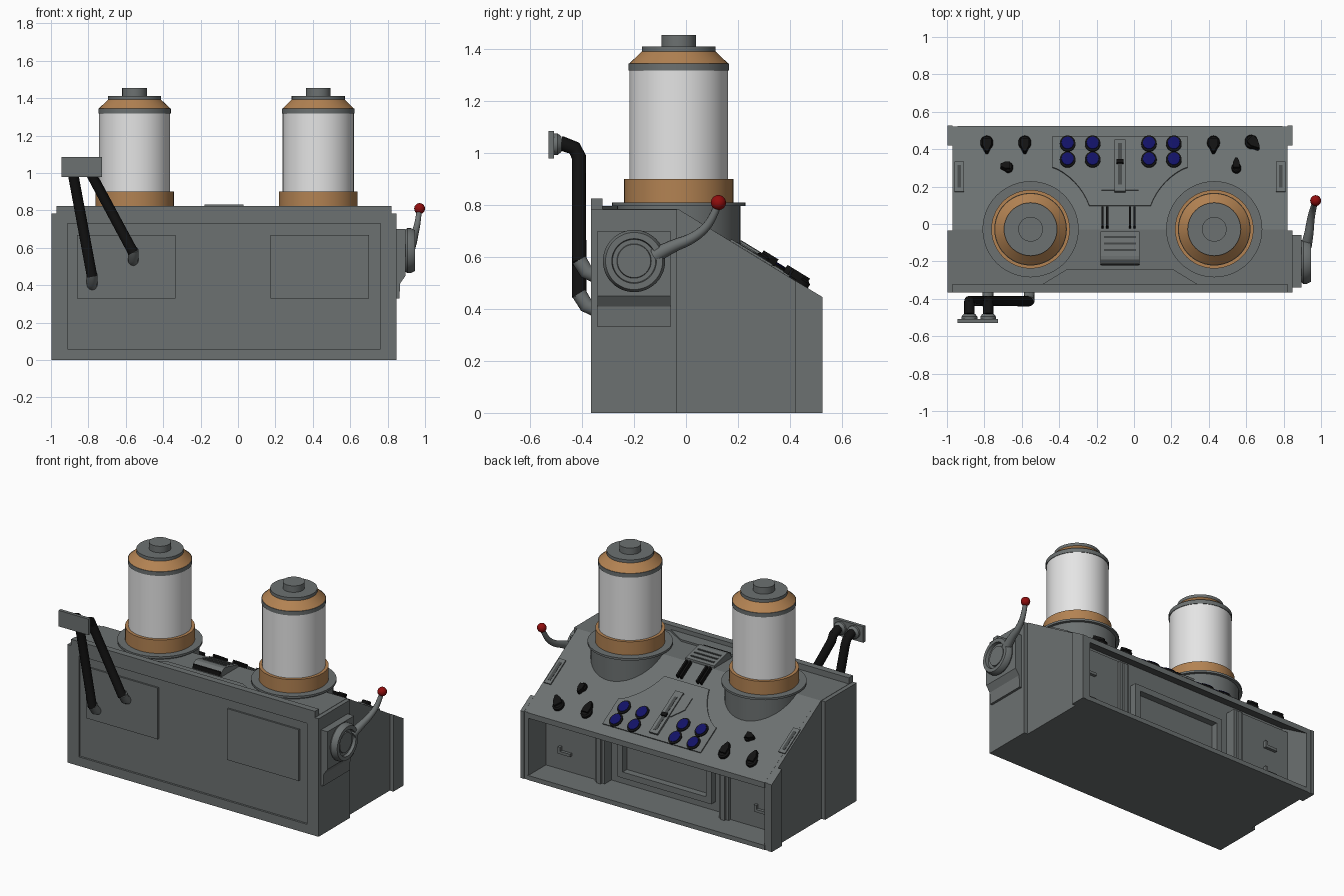
import bpy, bmesh, math
from mathutils import Vector

if "Cube" in bpy.data.objects:
    bpy.data.objects.remove(bpy.data.objects["Cube"])

def mat(name, c):
    m = bpy.data.materials.new(name)
    m.diffuse_color = (*c, 1)
    m.use_nodes = True
    m.node_tree.nodes["Principled BSDF"].inputs["Base Color"].default_value = m.diffuse_color
    return m

GREY = mat("console grey", (.15, .165, .165))
DARK = mat("dark grey", (.06, .066, .066))
GOLD = mat("copper", (.45, .225, .085))
GLASS = mat("frosted white", (.78, .78, .78))
BLACK = mat("black", (.006, .006, .006))
BLUE = mat("navy blue", (.006, .006, .13))
RED = mat("red", (.28, .004, .004))

CX = -.075                                  # centre line of the cabinet
ANG = math.atan2(.339, .555)                # tilt of the control deck
deck_z = lambda y: .785 - (y + .03) * .339 / .555

# Plane mappings: profile (u, v) with depth w
TOP = lambda u, v, w: Vector((u, v, w))
SIDE = lambda u, v, w: Vector((w, u, v))
FRONT = lambda u, v, w: Vector((u, w, v))
DECK = lambda u, v, w: Vector((u, v + w * math.sin(ANG), deck_z(v) + w * math.cos(ANG)))

def shade(ob):
    bpy.ops.object.select_all(action='DESELECT')
    ob.select_set(True)
    bpy.context.view_layer.objects.active = ob
    bpy.ops.object.shade_smooth_by_angle(angle=math.radians(35))

def finish(name, bm, m, smooth=False):
    bmesh.ops.recalc_face_normals(bm, faces=bm.faces)
    me = bpy.data.meshes.new(name)
    bm.to_mesh(me)
    bm.free()
    me.materials.append(m)
    ob = bpy.data.objects.new(name, me)
    bpy.context.collection.objects.link(ob)
    if smooth:
        shade(ob)
    return ob

def prism(name, pts, lo, hi, m, f):
    bm = bmesh.new()
    a = [bm.verts.new(f(u, v, lo)) for u, v in pts]
    b = [bm.verts.new(f(u, v, hi)) for u, v in pts]
    bm.faces.new(a)
    bm.faces.new(b)
    for i in range(len(a)):
        j = (i + 1) % len(a)
        bm.faces.new((a[i], a[j], b[j], b[i]))
    return finish(name, bm, m)

def rect(u0, u1, v0, v1):
    return [(u0, v0), (u1, v0), (u1, v1), (u0, v1)]

def box(name, x0, x1, y0, y1, z0, z1, m=GREY):
    return prism(name, rect(x0, x1, y0, y1), z0, z1, m, TOP)

def lathe(name, prof, c, m, f=TOP, n=48):
    """Revolve (radius, height) pairs round the w axis of mapping f at c = (u, v)."""
    bm = bmesh.new()
    rings = [[bm.verts.new(f(c[0], c[1], h) + f(r * math.cos(t * math.tau / n),
                             r * math.sin(t * math.tau / n), 0) - f(0, 0, 0))
              for t in range(n)] for r, h in prof]
    for a, b in zip(rings, rings[1:]):
        for i in range(n):
            j = (i + 1) % n
            bm.faces.new((a[i], a[j], b[j], b[i]))
    bm.faces.new(rings[0])
    bm.faces.new(rings[-1])
    return finish(name, bm, m, True)

def tube(name, pts, radii, m, kind='POLY'):
    cu = bpy.data.curves.new(name, 'CURVE')
    cu.dimensions = '3D'
    cu.bevel_depth, cu.bevel_resolution, cu.use_fill_caps = 1, 4, True
    sp = cu.splines.new(kind)
    sp.points.add(len(pts) - 1)
    for p, co, r in zip(sp.points, pts, radii):
        p.co, p.radius = (*co, 1), r
    if kind == 'NURBS':
        sp.use_endpoint_u, sp.order_u = True, 3
    cu.materials.append(m)
    ob = bpy.data.objects.new(name, cu)
    bpy.context.collection.objects.link(ob)
    bpy.ops.object.select_all(action='DESELECT')
    ob.select_set(True)
    bpy.context.view_layer.objects.active = ob
    bpy.ops.object.convert(target='MESH')
    shade(bpy.context.object)

# Cabinet: open at the back, with end walls
prism("cabinet_shell", [(-.352, 0), (.525, 0), (.525, .03), (.29, .03), (.29, .55), (.525, .41),
      (.525, .446), (-.03, .785), (-.352, .785)], CX - .87, CX + .87, GREY, SIDE)
for s in (-1, 1):
    e = sorted((CX + s * .865, CX + s * .895))
    o = sorted((CX + s * .895, CX + s * .922))
    prism("end_wall", [(-.355, 0), (.522, 0), (.522, .447), (-.03, .785), (-.355, .785)], *e, GREY, SIDE)
    prism("front_side_panel", rect(-.365, -.035, 0, .783), *o, GREY, SIDE)
    prism("rear_side_strip", [(.42, 0), (.526, 0), (.526, .446), (.42, .51)], *o, GREY, SIDE)
    # grab slots at the deck edges
    xs = sorted((CX + s * .835, CX + s * .885))
    prism("grab_frame", rect(*xs, .17, .33), 0, .008, GREY, DECK)
    xs = sorted((CX + s * .85, CX + s * .87))
    prism("grab_slot", rect(*xs, .19, .31), .008, .010, DARK, DECK)
    # back recess: bay wall, column and brackets
    xs = sorted((CX + s * .455, CX + s * .866))
    box("bay_wall", *xs, .28, .34, .02, .50)
    box("recess_column", CX + s * .455 - .035, CX + s * .455 + .035, .28, .36, .03, .49)
    box("recess_column_rib", CX + s * .455 - .015, CX + s * .455 + .015, .36, .375, .03, .48)
    for z in (.14, .32):
        box("recess_bracket", CX + s * .72 - .045, CX + s * .72 + .045, .335, .36, z, z + .018)
        box("bracket_end", CX + s * .72 + .027, CX + s * .72 + .045, .335, .36, z, z + .045)

# Window frame in the back recess
for z in (.09, .36):
    box("window_frame_rail", CX - .345, CX + .345, .285, .335, z, z + .04)
for x in (-.345, .305):
    box("window_frame_stile", CX + x, CX + x + .04, .285, .335, .13, .36)

# Front face: rim around a shallow panel, two access plates, upper lip
box("front_rim_bottom", CX - .895, CX + .895, -.365, -.352, 0, .06)
box("front_rim_top", CX - .895, CX + .895, -.365, -.352, .73, .825)
for x in (CX - .895, CX + .837):
    box("front_rim_side", x, x + .058, -.365, -.352, .06, .73)
for x in (-.86, .175):
    box("access_plate", x, x + .525, -.363, -.352, .33, .67)
box("front_lip", CX - .895, CX + .895, -.36, -.322, .78, .825)
prism("top_platform", [(CX - .42, -.325), (CX + .42, -.325), (CX + .28, -.24), (CX - .28, -.24)],
      .78, .797, GREY, TOP)

# Two tanks
TY = -.028
for x in (-.553, .429):
    c = (x, TY)
    lathe("tank_collar", [(.238, .58), (.238, .80)], c, GREY)
    lathe("tank_flange", [(.257, .797), (.257, .811)], c, GREY)
    lathe("tank_base", [(.21, .811), (.21, .90)], c, GOLD)
    lathe("tank_glass", [(.19, .90), (.19, 1.32)], c, GLASS)
    lathe("tank_band", [(.194, 1.318), (.194, 1.345)], c, GREY)
    lathe("tank_shoulder", [(.191, 1.345), (.142, 1.392)], c, GOLD)
    lathe("tank_lid", [(.142, 1.39), (.142, 1.412)], c, GREY)
    lathe("tank_knob", [(.066, 1.41), (.066, 1.455)], c, GREY)

# Control panel on the deck, necked between the tanks
arc = [(.502 + .36 * math.cos(math.radians(a)), TY + .36 * math.sin(math.radians(a)))
       for a in range(118, 166, 6)]
half = [(.36, .465), (.36, .30)] + arc
prism("control_panel", [(CX + x, y) for x, y in half] + [(CX - x, y) for x, y in reversed(half)],
      -.01, .008, GREY, DECK)
for x in (-.355, -.221, .08, .213):
    for y in (.424, .339):
        lathe("button_ring", [(.042, .0), (.042, .014), (.036, .018)], (x, y), BLACK, DECK, 24)
        lathe("button", [(.035, .01), (.032, .021), (.018, .023)], (x, y), BLUE, DECK, 24)

# Lever track in the middle of the panel
prism("lever_base", [(CX - .10, .175), (CX + .10, .175), (CX + .10, .255), (CX + .04, .315),
      (CX - .04, .315), (CX - .10, .255)], .005, .014, GREY, DECK)
prism("lever_track", rect(CX - .03, CX + .03, .165, .44), .005, .022, GREY, DECK)
prism("lever_slot", rect(CX - .01, CX + .01, .20, .42), .022, .024, DARK, DECK)
prism("lever_grip", rect(CX - .018, CX + .018, .31, .33), .02, .034, BLACK, DECK)

# Slider pairs and wedge vent between the tanks
for x in (-.168, -.143, -.022, .003):
    prism("slider", rect(x - .006, x + .006, -.025, .08), 0, .028, BLACK, DECK)
prism("vent_block", [(-.22, .78), (-.215, .815), (-.19, .832), (-.17, .832), (-.04, .80), (-.04, .77)],
      CX - .105, CX + .105, GREY, SIDE)
for y in (-.145, -.11, -.075):
    z = .832 - (y + .17) * .246
    box("vent_slat", CX - .085, CX + .085, y, y + .012, z - .01, z + .003, DARK)
box("vent_strip", CX - .10, CX + .10, -.222, -.20, .79, .818, BLACK)

# Teardrop pointer knobs: (x, y, pointing angle in degrees)
for x, y, a in ((-.787, .43, -90), (-.584, .43, -90), (-.672, .298, 180),
                (.425, .43, -90), (.627, .435, -45), (.547, .295, 90)):
    r = .034 if y > .4 else .025
    lathe("dial", [(r, -.005), (r, .016), (r * .75, .024)], (x, y), BLACK, DECK, 20)
    ca, sa = math.cos(math.radians(a)), math.sin(math.radians(a))
    tip = [(-.01, r * .7), (-.01, -r * .7), (r * .7, -r * .7), (r * 1.7, -.006), (r * 1.7, .006), (r * .7, r * .7)]
    prism("dial_pointer", [(x + u * ca - v * sa, y + u * sa + v * ca) for u, v in tip],
          .004, .036, BLACK, DECK)

# Push handle on the front left
for x0, z0, x1 in ((-.78, .41, -.88), (-.56, .54, -.78)):
    tube("handle_foot", [(x0, -.35, z0 - .01), (x0, -.385, z0 + .005), (x0, -.412, z0 + .05)],
         [.029] * 3, GREY)
    tube("handle_tube", [(x0, -.412, z0 + .035), (x1, -.412, .985), (x1, -.43, 1.02), (x1, -.485, 1.04)],
         [.028] * 4, BLACK)
    lathe("handle_socket", [(.042, -.51), (.042, -.495), (.03, -.48)], (x1, 1.035), GREY, FRONT, 24)
box("handle_plate", -.945, -.727, -.53, -.508, .98, 1.086)

# Crank on the right side
X = CX + .922
prism("crank_housing", [(X, .33), (X + .016, .33), (X + .02, .41), (X + .048, .45),
      (X + .048, .70), (X, .70)], -.34, -.06, GREY, FRONT)
lathe("crank_disc", [(.10, .88), (.12, .905), (.12, .925), (.11, .945), (.086, .945),
      (.083, .925), (.07, .925)], (-.2, .585), GREY, SIDE)
lathe("crank_hub", [(.068, .92), (.064, .932)], (-.2, .585), GREY, SIDE)
tube("crank_arm", [(.92, -.12, .605), (.935, -.06, .64), (.945, .03, .672), (.962, .10, .735), (.97, .125, .81)],
     [.03, .025, .02, .016, .014], GREY, 'NURBS')
bm = bmesh.new()
bmesh.ops.create_uvsphere(bm, u_segments=24, v_segments=14, radius=.029)
bmesh.ops.translate(bm, verts=bm.verts, vec=(.971, .125, .81))
finish("crank_ball", bm, RED, True)
